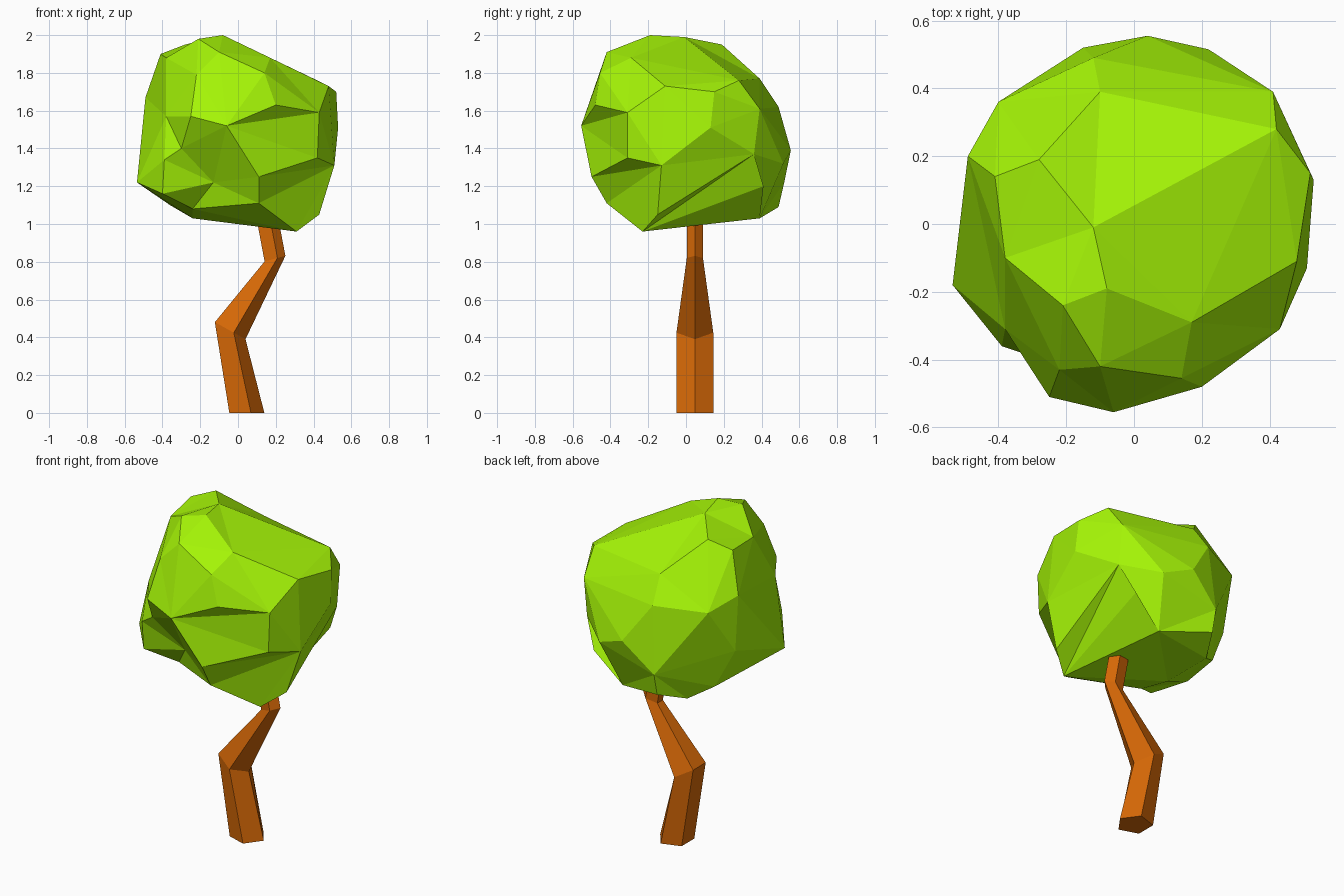
import bpy, bmesh, math
from mathutils import Vector

if "Cube" in bpy.data.objects:
    bpy.data.objects.remove(bpy.data.objects["Cube"])


def finish(bm, name, color):
    bmesh.ops.recalc_face_normals(bm, faces=bm.faces[:])
    me = bpy.data.meshes.new(name)
    bm.to_mesh(me)
    bm.free()
    ob = bpy.data.objects.new(name, me)
    bpy.context.collection.objects.link(ob)
    mat = bpy.data.materials.new(name + "_color")
    mat.diffuse_color = color
    mat.use_nodes = True
    mat.node_tree.nodes["Principled BSDF"].inputs["Base Color"].default_value = mat.diffuse_color
    me.materials.append(mat)


# Trunk: bent five-sided tube; rings are (x, z, tilt in degrees, radius in x, radius in y)
rings = [(0.037, 0.0, 0, 0.1025, 0.1025), (-0.05, 0.44, -29, 0.1025, 0.1025),
         (0.19, 0.815, 15, 0.063, 0.045), (0.14, 1.08, 17, 0.063, 0.045)]
SIDES = 5
bm = bmesh.new()
loops = []
for x, z, tilt, rx, ry in rings:
    t = math.radians(tilt)
    loop = []
    for i in range(SIDES):
        a = 2 * math.pi * i / SIDES
        d = rx * math.cos(a)
        loop.append(bm.verts.new((x + d * math.cos(t), 0.047 + ry * math.sin(a),
                                  z + d * math.sin(t))))
    loops.append(loop)
for lo, hi in zip(loops, loops[1:]):
    for i in range(SIDES):
        j = (i + 1) % SIDES
        bm.faces.new((lo[i], lo[j], hi[j], hi[i]))
bm.faces.new(loops[0][::-1])
bm.faces.new(loops[-1])
finish(bm, "trunk", (0.68, 0.14, 0.002, 1))

# Crown: corner points of the faceted foliage
front_ridge, shoulder = (-.06, -.555, 1.52), (.43, -.31, 1.59)
front_low, right_low = (.11, -.50, 1.25), (.51, -.13, 1.31)
back_right, back_foot, front_foot = (.41, .36, 1.37), (.15, .39, 1.03), (.31, -.23, .96)
corners = [
    front_ridge, shoulder, front_low, right_low, back_right, back_foot, front_foot,
    # top
    (-.08, -.19, 2.0), (-.12, -.01, 1.99), (-.21, -.24, 1.98), (-.28, .19, 1.95),
    (-.41, .14, 1.90), (-.38, -.10, 1.88), (-.10, -.42, 1.91), (.17, -.29, 1.88),
    (-.10, .39, 1.77), (.42, .28, 1.76),
    # front
    (.14, -.455, 1.80), (-.22, -.43, 1.79), (.20, -.48, 1.63),
    (-.25, -.51, 1.57), (-.30, -.39, 1.40), (-.38, -.31, 1.57), (-.39, -.36, 1.34),
    (-.40, -.33, 1.16), (-.13, -.32, 1.22), (.11, -.42, 1.11),
    # right
    (.48, -.11, 1.73), (.52, .15, 1.70), (.53, .13, 1.51),
    (.42, -.31, 1.35), (.41, .39, 1.61),
    # back and left
    (.22, .515, 1.32), (.04, .555, 1.39), (-.12, .49, 1.62), (-.15, .52, 1.22),
    (-.40, .36, 1.60), (-.49, .20, 1.67), (-.47, .20, 1.33), (-.535, -.18, 1.22),
    (.33, .41, 1.20),
    # underside
    (.43, -.15, 1.05), (-.15, .49, 1.09), (-.24, .33, 1.03),
    (-.36, .24, 1.10), (-.24, 0.0, 1.03), (-.24, -.22, 1.08)]

# Skin the corners on a sphere first, so that dents survive, then move them into place
center = Vector((0.0, 0.0, 1.45))
bm = bmesh.new()
place = {p: bm.verts.new((Vector(p) - center).normalized()) for p in corners}
bmesh.ops.convex_hull(bm, input=bm.verts[:])


def crosses(a, b, c, d):
    if len({a, b, c, d}) < 4 or (a.co + b.co).dot(c.co + d.co) <= 0:
        return False
    n, m = a.co.cross(b.co), c.co.cross(d.co)
    return n.dot(c.co) * n.dot(d.co) < 0 and m.dot(a.co) * m.dot(b.co) < 0


def crease(p, q):
    """Turn the edges that lie across p-q until p-q is an edge."""
    a, b = place[p], place[q]
    for _ in range(12):
        for e in [e for e in bm.edges if crosses(a, b, *e.verts)]:
            ends = [v for f in e.link_faces for v in f.verts if v not in e.verts]
            if len(ends) == 2 and crosses(ends[0], ends[1], *e.verts):
                bmesh.utils.edge_rotate(e, True)
                break
        else:
            return


# Creases over the notches in the front and right side
crease(front_ridge, shoulder)
crease(front_ridge, front_low)
crease(front_low, right_low)
crease(back_right, back_foot)
crease(back_right, front_foot)

for p, v in place.items():
    v.co = p
finish(bm, "crown", (0.38, 0.92, 0.002, 1))
